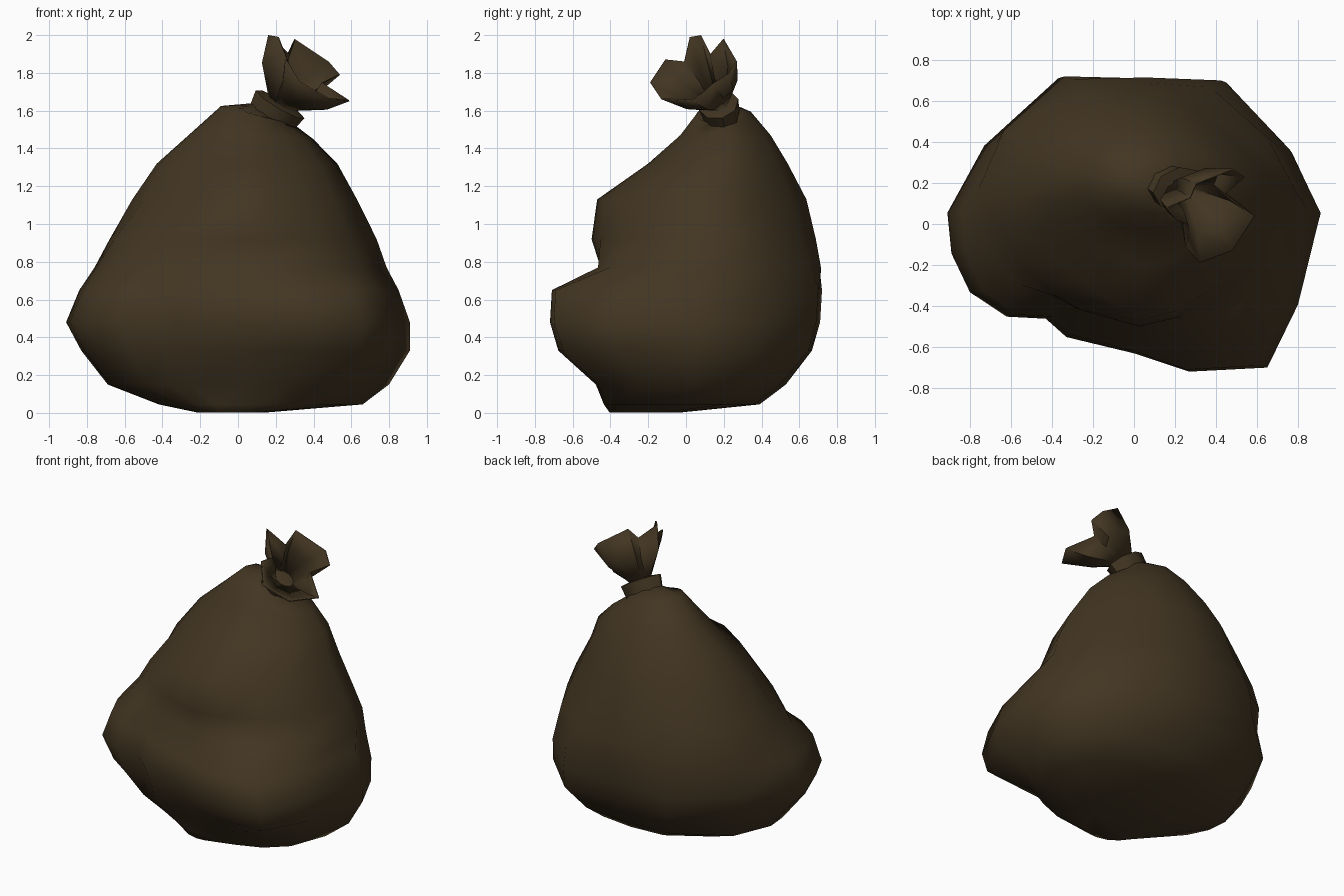
import bpy, bmesh, math
from mathutils import Vector

if "Cube" in bpy.data.objects:
    bpy.data.objects.remove(bpy.data.objects["Cube"])

brown = bpy.data.materials.new("dark brown plastic")
brown.diffuse_color = (0.055, 0.036, 0.016, 1)
brown.use_nodes = True
brown.node_tree.nodes["Principled BSDF"].inputs["Base Color"].default_value = brown.diffuse_color


def loft(name, rings, cap_start=False, cap_end=False, angle=180):
    """Skin a list of equal-length point rings into one object."""
    bm = bmesh.new()
    rows = [[bm.verts.new(p) for p in r] for r in rings]
    n = len(rows[0])
    for a, b in zip(rows, rows[1:]):
        for i in range(n):
            j = (i + 1) % n
            bm.faces.new((a[i], a[j], b[j], b[i]))
    if cap_start:
        bm.faces.new(rows[0][::-1])
    if cap_end:
        bm.faces.new(rows[-1])
    me = bpy.data.meshes.new(name)
    bm.to_mesh(me)
    bm.free()
    me.materials.append(brown)
    ob = bpy.data.objects.new(name, me)
    bpy.context.collection.objects.link(ob)
    bpy.ops.object.select_all(action='DESELECT')
    ob.select_set(True)
    bpy.context.view_layer.objects.active = ob
    bpy.ops.object.shade_smooth_by_angle(angle=math.radians(angle))
    return ob


# Bag body: lumpy plan outline, counter-clockwise, fitted into each level's extents
plan = [(.91, .06), (.76, .37), (.45, .70), (.05, .71), (-.37, .72), (-.73, .39), (-.91, .06),
        (-.89, -.14), (-.80, -.33), (-.62, -.45), (-.43, -.46), (-.33, -.55), (.0, -.63),
        (.27, -.72), (.65, -.70), (.80, -.39)]
# height, left, right, front, back, share of lumpy outline, front-left squareness, tilt
levels = [(.003, -.22, .16, -.41, -.02, .2, 2, .0), (.045, -.42, .66, -.44, .39, .1, 2.2, 0),
          (.15, -.69, .80, -.49, .53, .2, 2.1, 0), (.33, -.83, .91, -.68, .67, .9, 2, 0),
          (.48, -.91, .91, -.72, .71, 1, 2, 0), (.65, -.84, .85, -.71, .72, 1, 2, 0),
          (.77, -.76, .79, -.49, .72, .5, 2.6, 0), (.92, -.68, .74, -.50, .69, 0, 1.7, 0),
          (1.13, -.56, .635, -.47, .64, 0, 1.2, 0), (1.32, -.43, .53, -.20, .54, 0, 1.4, 0),
          (1.47, -.24, .40, -.03, .45, 0, 1.9, .02), (1.575, -.09, .30, .05, .35, 0, 2, .05)]


def body_ring(z, x0, x1, y0, y1, lumpy, front_left, tilt):
    pts = []
    for px, py in plan:
        px, py = px / .91, py / .72
        a = math.atan2(py, px)
        c, s = math.cos(a), math.sin(a)
        # rounded outline with its own squareness in each corner
        if s < 0:
            e = front_left if c < 0 else (1.6 if z > .7 else 1.8)
        else:
            e = 2.4 if c < 0 or z < .7 else 1.7
        k = (abs(c) ** e + abs(s) ** e) ** (-1 / e)
        ux, uy = c * k * (1 - lumpy) + px * lumpy, s * k * (1 - lumpy) + py * lumpy
        pts.append(Vector(((x0 + x1) / 2 + ux * (x1 - x0) / 2,
                           (y0 + y1) / 2 + uy * (y1 - y0) / 2, z - tilt * ux)))
    return pts


# Tilted frame of the tied neck
centre = Vector((.205, .18, 1.605))
axis = Vector((.5, -.22, .82)).normalized()
v = axis.cross(Vector((1, 0, 0))).normalized()
u = v.cross(axis).normalized()


def neck_ring(h, r, angles, flat=.72):
    return [centre + axis * h + u * r * math.cos(a) + v * r * flat * math.sin(a) for a in angles]


plan_angles = [math.atan2(y / .72, x / .91) for x, y in plan]
body = [body_ring(*l) for l in levels]
body.append(neck_ring(-.03, .12, plan_angles))
loft("bag_body", body, True, True)

# Tie: a faceted band around the neck
eight = [i * math.tau / 8 for i in range(8)]
loft("neck_tie", [neck_ring(h, r, eight) for h, r in
                  ((-.06, .09), (-.045, .135), (.035, .15), (.05, .05))], True, True, 50)

# Crumpled open end: pleated rim, clockwise from the left peak
rim = [Vector(p) for p in (
    (.16, .08, 2.0), (.27, .13, 1.90), (.30, .20, 1.98), (.48, .27, 1.86), (.54, .23, 1.79),
    (.45, .15, 1.745), (.59, .04, 1.65), (.48, -.13, 1.66), (.32, -.19, 1.75),
    (.25, -.11, 1.87), (.26, -.01, 1.86), (.21, .02, 1.99))][::-1]
twelve = [math.pi - i * math.tau / 12 for i in range(12)][::-1]
base = neck_ring(.035, .07, twelve)
wide = neck_ring(.035, .11, twelve)
folds = (1, 10)
middle = []
for i, (b, w, r) in enumerate(zip(base, wide, rim)):
    push = -.4 if 11 - i in folds else 1      # pleats tuck inward
    middle.append(b.lerp(r, .5) + (w - b) * push)
flare = loft("gathered_top", [base, middle, rim], angle=40)
skin = flare.modifiers.new("sheet", 'SOLIDIFY')
skin.thickness = .008
